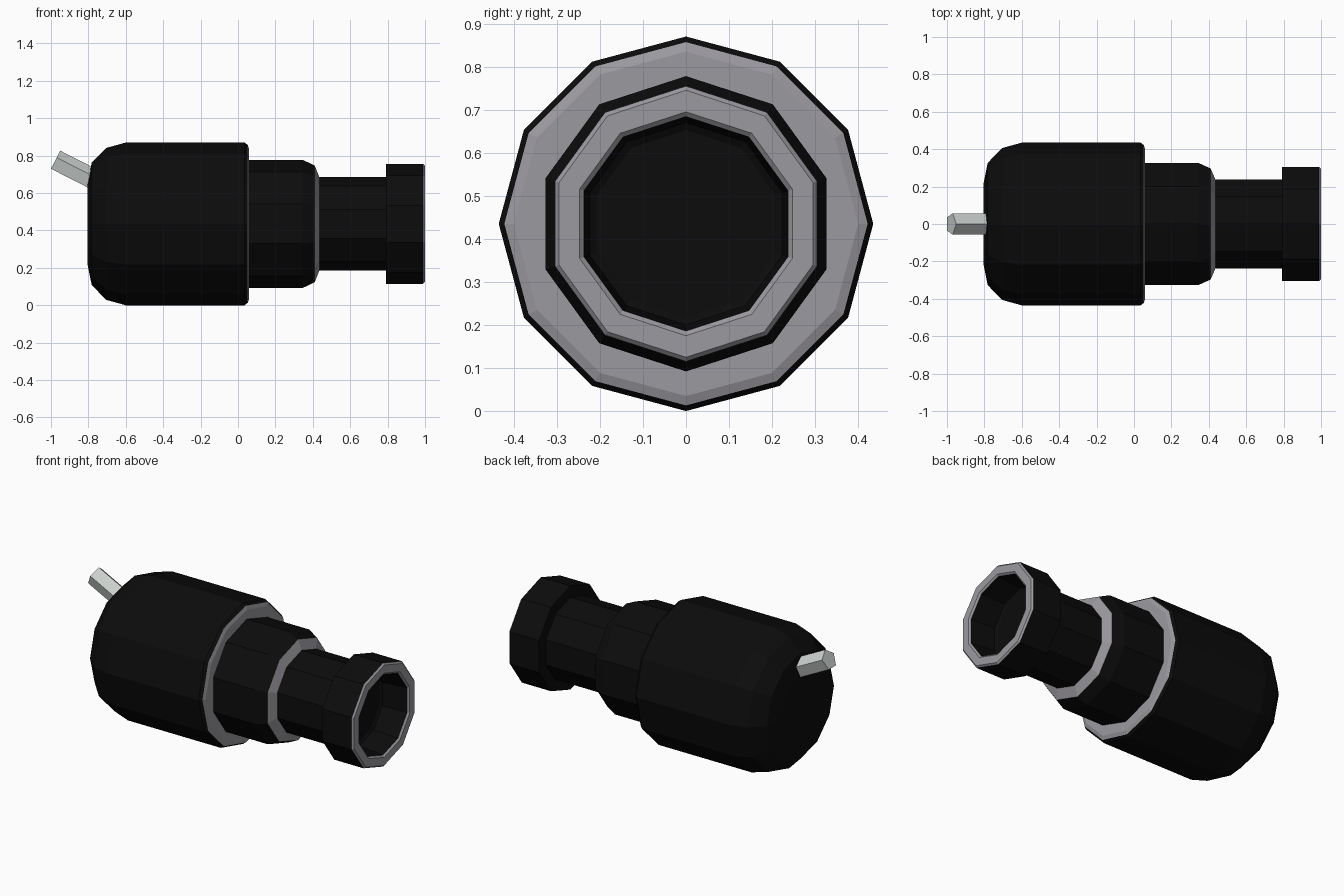
import bpy, bmesh, math
from mathutils import Vector

if "Cube" in bpy.data.objects:
    bpy.data.objects.remove(bpy.data.objects["Cube"])


def material(name, rgb):
    m = bpy.data.materials.new(name)
    m.diffuse_color = (*rgb, 1)
    m.use_nodes = True
    m.node_tree.nodes["Principled BSDF"].inputs["Base Color"].default_value = m.diffuse_color
    return m


BLACK = material("black casing", (0.0035, 0.0035, 0.0035))
GREY = material("grey trim", (0.33, 0.32, 0.35))
METAL = material("light metal", (0.60, 0.64, 0.62))
CENTRE = Vector((0, 0, 0.435))


def lathe(name, profile, sides, origin, axis, up, mats, cap_start=True, cap_end=True):
    """Sweep (distance, radius, material of next band) around an axis, one vertex pointing up."""
    bm = bmesh.new()
    side = axis.cross(up)
    rings = []
    for d, r, _ in profile:
        rings.append([bm.verts.new(origin + axis * d
                                   + up * (r * math.cos(2 * math.pi * k / sides))
                                   + side * (r * math.sin(2 * math.pi * k / sides)))
                      for k in range(sides)])
    for i in range(len(rings) - 1):
        for k in range(sides):
            n = (k + 1) % sides
            f = bm.faces.new((rings[i][k], rings[i][n], rings[i + 1][n], rings[i + 1][k]))
            f.material_index = profile[i][2]
    if cap_start:
        bm.faces.new(rings[0]).material_index = profile[0][2]
    if cap_end:
        bm.faces.new(rings[-1]).material_index = profile[-1][2]
    bmesh.ops.recalc_face_normals(bm, faces=bm.faces)
    me = bpy.data.meshes.new(name)
    bm.to_mesh(me)
    bm.free()
    for m in mats:
        me.materials.append(m)
    ob = bpy.data.objects.new(name, me)
    bpy.context.collection.objects.link(ob)
    return ob


X, Z = Vector((1, 0, 0)), Vector((0, 0, 1))
CASE = (BLACK, GREY)

# large rounded housing with grey front face
lathe("main_housing",
      [(-0.805, 0.215, 0), (-0.782, 0.327, 0), (-0.705, 0.406, 0), (-0.60, 0.435, 0),
       (0.035, 0.435, 0), (0.052, 0.422, 1), (0.06, 0.40, 1)],
      12, CENTRE, X, Z, CASE)

# middle collar with chamfered front and grey shoulder
lathe("middle_collar",
      [(0.04, 0.343, 0), (0.345, 0.343, 0), (0.41, 0.312, 1), (0.435, 0.25, 1)],
      10, CENTRE, X, Z, CASE)

# narrow neck
lathe("neck", [(0.42, 0.25, 0), (0.82, 0.25, 0)], 10, CENTRE, X, Z, CASE)

# hollow end flange: back face, outer wall, grey rim, dark recess
lathe("end_flange",
      [(0.79, 0.20, 0), (0.79, 0.32, 0), (0.99, 0.32, 1), (1.0, 0.31, 1),
       (1.0, 0.26, 1), (0.99, 0.249, 0), (0.83, 0.235, 0), (0.81, 0.20, 0)],
      10, CENTRE, X, Z, CASE)

# slanted five-sided metal pin at the back
a = math.radians(-27)
pin_axis = Vector((math.cos(a), 0, math.sin(a)))
pin_up = Vector((-math.sin(a), 0, math.cos(a)))
lathe("rear_pin", [(0, 0.06, 0), (0.30, 0.06, 0)], 5,
      Vector((-0.978, 0, 0.773)), pin_axis, pin_up, (METAL,))
